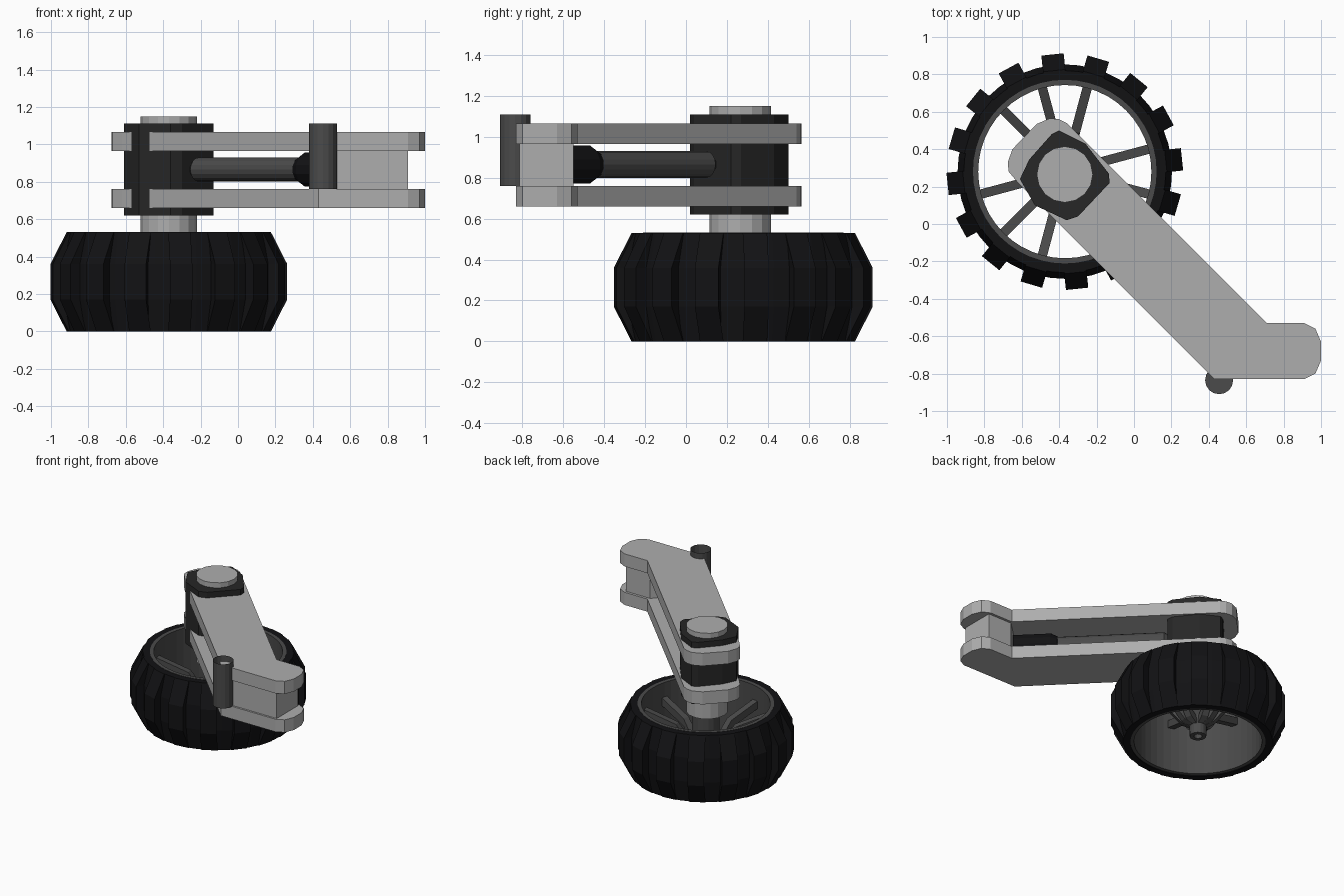
import bpy, bmesh, math
from mathutils import Vector, Matrix

if "Cube" in bpy.data.objects:
    bpy.data.objects.remove(bpy.data.objects["Cube"])

WX, WY = -0.37, 0.28          # wheel centre
AX = (-0.37, 0.265)           # swivel centre


def material(name, r, g, b):
    m = bpy.data.materials.new(name)
    m.diffuse_color = (r, g, b, 1)
    m.use_nodes = True
    m.node_tree.nodes["Principled BSDF"].inputs["Base Color"].default_value = m.diffuse_color
    return m


RUBBER = material("rubber", 0.006, 0.006, 0.007)
DARK = material("dark_plastic", 0.02, 0.02, 0.02)
STEEL = material("dark_steel", 0.07, 0.07, 0.07)
LIGHT = material("light_metal", 0.42, 0.42, 0.42)


def finish(name, bm, mat):
    bmesh.ops.recalc_face_normals(bm, faces=bm.faces)
    me = bpy.data.meshes.new(name)
    bm.to_mesh(me)
    bm.free()
    ob = bpy.data.objects.new(name, me)
    bpy.context.collection.objects.link(ob)
    me.materials.append(mat)
    return ob


def prism(name, pts, z0, z1, mat):
    """Extrude a plan outline between two heights."""
    bm = bmesh.new()
    f = bm.faces.new([bm.verts.new((x, y, z0)) for x, y in pts])
    r = bmesh.ops.extrude_face_region(bm, geom=[f])
    for v in r["geom"]:
        if isinstance(v, bmesh.types.BMVert):
            v.co.z = z1
    return finish(name, bm, mat)


def lathe(name, prof, n, mat, origin=(0, 0, 0), axis=(0, 0, 1), closed=False):
    """Revolve (radius, height) points; open profiles get end caps."""
    bm = bmesh.new()
    rings = [[bm.verts.new((r * math.cos(t), r * math.sin(t), z))
              for t in (2 * math.pi * i / n for i in range(n))] for r, z in prof]
    pairs = list(zip(rings, rings[1:]))
    if closed:
        pairs.append((rings[-1], rings[0]))
    else:
        bm.faces.new(rings[0])
        bm.faces.new(rings[-1])
    for a, b in pairs:
        for i in range(n):
            j = (i + 1) % n
            bm.faces.new((a[i], a[j], b[j], b[i]))
    rot = Vector((0, 0, 1)).rotation_difference(Vector(axis)).to_matrix().to_4x4()
    bm.transform(Matrix.Translation(origin) @ rot)
    return finish(name, bm, mat)


def loft(bm, sections):
    """Join four-cornered sections into a capped bar."""
    rows = [[bm.verts.new(p) for p in s] for s in sections]
    bm.faces.new(rows[0])
    bm.faces.new(rows[-1])
    for a, b in zip(rows, rows[1:]):
        for i in range(4):
            j = (i + 1) % 4
            bm.faces.new((a[i], a[j], b[j], b[i]))


def spin_copies(name, sections, angles, mat):
    bm = bmesh.new()
    for a in angles:
        m = Matrix.Translation((WX, WY, 0)) @ Matrix.Rotation(math.radians(a), 4, 'Z')
        loft(bm, [[m @ Vector(p) for p in s] for s in sections])
    return finish(name, bm, mat)


# Tyre body
W = (WX, WY, 0)
lathe("tyre", [(0.49, 0), (0.54, 0), (0.573, 0.17), (0.573, 0.36), (0.54, 0.53),
               (0.49, 0.53)], 48, RUBBER, W, closed=True)

# Tread lugs
lug = [[(0.5, -0.045, z), (0.5, 0.045, z), (r, 0.06, z), (r, -0.06, z)]
       for z, r in ((0, 0.543), (0.17, 0.63), (0.36, 0.63), (0.53, 0.543))]
spin_copies("tread_lugs", lug, [6 + 22.5 * i for i in range(16)], RUBBER)

# Rim ring, hub and axle sleeve
lathe("rim", [(0.463, 0.005), (0.491, 0.005), (0.491, 0.532), (0.463, 0.532)],
      48, STEEL, W, closed=True)
lathe("wheel_hub", [(0.03, 0.05), (0.06, 0.05), (0.065, 0.2), (0.1, 0.26),
                    (0.1, 0.48), (0.03, 0.48)], 16, STEEL, W, closed=True)

# Bent spokes in a three-fold pattern
spoke = [[(r, -0.025, z), (r, 0.025, z), (r, 0.025, z + 0.06), (r, -0.025, z + 0.06)]
         for r, z in ((0.04, 0.12), (0.12, 0.16), (0.22, 0.28), (0.47, 0.36))]
spin_copies("spokes", spoke, [a + 120 * i for i in range(3) for a in (15, 75, 105)], STEEL)

# Swivel axle
lathe("swivel_axle", [(0.15, 0.47), (0.15, 1.15)], 16, LIGHT, (*AX, 0))

# Swivel block, a rounded diamond running through both plates
block = [(-0.61, 0.24), (-0.56, 0.345), (-0.44, 0.48), (-0.40, 0.50), (-0.26, 0.43),
         (-0.135, 0.27), (-0.13, 0.22), (-0.30, 0.04), (-0.36, 0.02), (-0.53, 0.10)]
prism("swivel_block", block, 0.62, 1.11, DARK)

# Upper and lower arm plates
plate = [(-0.62, 0.22), (-0.67, 0.28), (-0.675, 0.33), (-0.65, 0.40), (-0.52, 0.535),
         (-0.45, 0.565), (-0.40, 0.56), (-0.36, 0.54), (0.71, -0.53), (0.91, -0.53),
         (0.97, -0.56), (1.0, -0.63), (1.0, -0.73), (0.97, -0.80), (0.91, -0.83),
         (0.43, -0.83)]
for label, z in (("lower_plate", 0.66), ("upper_plate", 0.965)):
    prism(label, plate, z, z + 0.1, LIGHT)

# Spacer block between the plates at the mounting end
prism("mount_spacer", [(0.47, -0.815), (0.91, -0.815), (0.91, -0.55), (0.70, -0.55),
                       (0.45, -0.79)], 0.75, 0.975, LIGHT)

# Damper rod and its collar along the arm
d = (1, -1, 0)
lathe("damper_rod", [(0.04, 0), (0.065, 0.03), (0.065, 0.85)], 16, STEEL,
      (-0.23, 0.12, 0.865), d)
lathe("damper_collar", [(0.07, 0), (0.095, 0.05), (0.095, 0.32)], 12, RUBBER,
      (0.34, -0.45, 0.865), d)

# Upright pin: a thin tube, open on top
pin = lathe("pin", [(0.075, 0.76), (0.075, 1.11)], 16, STEEL, (0.455, -0.835, 0))
bm = bmesh.new()
bm.from_mesh(pin.data)
top = [f for f in bm.faces if f.normal.z > 0.9]
bmesh.ops.delete(bm, geom=top, context='FACES_ONLY')
bm.to_mesh(pin.data)
bm.free()
